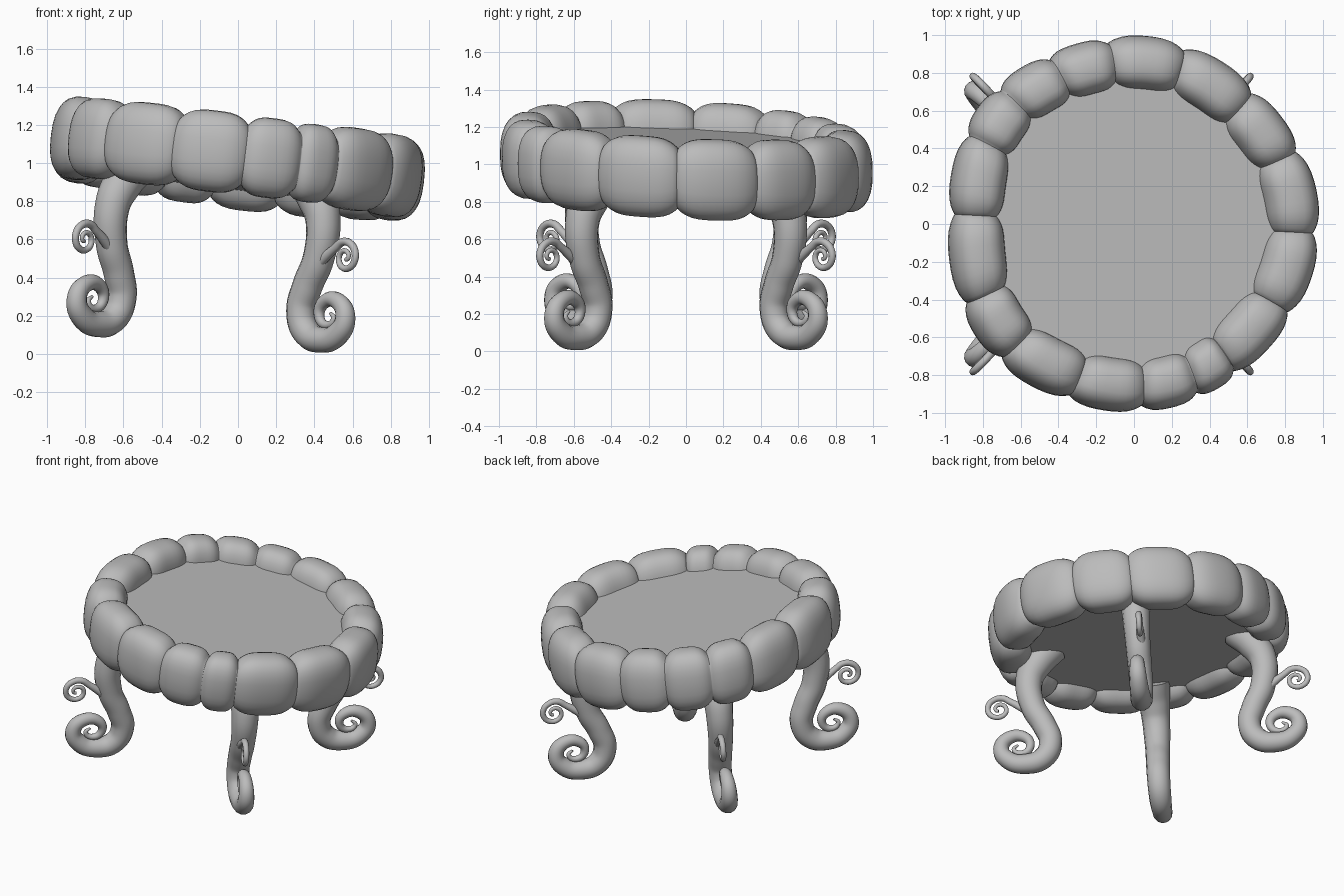
import bpy, bmesh, math
from mathutils import Matrix, Vector

old = bpy.data.objects.get("Cube")
if old:
    bpy.data.objects.remove(old)

# Single plain grey for everything
grey = bpy.data.materials.new("plain grey")
grey.use_nodes = True
grey.diffuse_color = (0.5, 0.5, 0.5, 1)
grey.node_tree.nodes["Principled BSDF"].inputs["Base Color"].default_value = (0.5, 0.5, 0.5, 1)

# The table leans down toward +x, the top more than the legs
TOP_LEAN = Matrix.Translation((-0.122, 0, 0)) @ Matrix.Rotation(0.12, 4, 'Y')
LEG_LEAN = Matrix.Translation((-0.16, 0, -0.03)) @ Matrix.Rotation(0.07, 4, 'Y')


def finish(obj, angle):
    obj.data.materials.append(grey)
    bpy.ops.object.select_all(action='DESELECT')
    obj.select_set(True)
    bpy.context.view_layer.objects.active = obj
    if obj.type == 'CURVE':
        bpy.ops.object.convert(target='MESH')
    bpy.ops.object.shade_smooth_by_angle(angle=math.radians(angle))


def mesh_object(name, bm, angle):
    bmesh.ops.recalc_face_normals(bm, faces=bm.faces)
    mesh = bpy.data.meshes.new(name)
    bm.to_mesh(mesh)
    bm.free()
    obj = bpy.data.objects.new(name, mesh)
    bpy.context.collection.objects.link(obj)
    obj.matrix_world = TOP_LEAN
    finish(obj, angle)


def signed_pow(v, p):
    return math.copysign(abs(v) ** p, v)


def bump(angle, centre, width):
    return math.exp(-((abs(angle) - centre) / width) ** 2)


def dip(y):
    """The top sags a little toward the back."""
    return 0.045 * y + 0.02 * y * y


# Padded rim: a ring of uneven cushions, pinched between neighbours
seams = [-208, -183, -155, -135, -111, -88, -70, -56, -30, -3, 24, 48, 74, 98, 117, 135, 152]
STEPS, SIDES = 14, 28
bm = bmesh.new()
rings = []
for lump, (a0, a1) in enumerate(zip(seams, seams[1:])):
    size = 0.99 + 0.004 * (a1 - a0 - 22)
    for i in range(STEPS):
        t = math.sin(math.pi * (i / STEPS - 0.5))
        deg = (a0 + a1) / 2 + t * (a1 - a0) / 2
        wrapped = (deg + 180) % 360 - 180
        a = math.radians(deg)
        if i == 0:
            scale = 0.74
        else:
            scale = size * (1 - 0.25 * abs(t) ** 3.6)
        radius = (0.848 - 0.007 * math.cos(2 * a) + 0.045 * bump(wrapped, 142, 24)
                  - 0.025 * bump(wrapped, 45, 25))
        ring = []
        for k in range(SIDES):
            b = math.tau * k / SIDES
            r = radius + 0.145 * scale * signed_pow(math.cos(b), 0.75)
            z = 1.03 + 0.215 * scale * signed_pow(math.sin(b), 0.8)
            y = r * math.sin(a)
            ring.append(bm.verts.new((r * math.cos(a), y, z - dip(y))))
        rings.append(ring)
for i, ring in enumerate(rings):
    nxt = rings[(i + 1) % len(rings)]
    for k in range(SIDES):
        j = (k + 1) % SIDES
        bm.faces.new((ring[k], ring[j], nxt[j], nxt[k]))
mesh_object("cushioned_rim", bm, 50)

# Flat round table top set inside the rim
bm = bmesh.new()
bmesh.ops.create_cone(bm, cap_ends=True, segments=64, radius1=0.835, radius2=0.835, depth=0.21)
for v in bm.verts:
    v.co.z += 1.005 - 0.045 * v.co.y
mesh_object("table_top", bm, 30)


def tube(name, points, sx, sy):
    """Tapered tube in a vertical plane along one diagonal; points are (side, height, radius)."""
    curve = bpy.data.curves.new(name, 'CURVE')
    curve.dimensions = '3D'
    curve.bevel_depth = 1.0
    curve.bevel_resolution = 5
    curve.resolution_u = 8
    curve.use_fill_caps = True
    spline = curve.splines.new('BEZIER')
    spline.bezier_points.add(len(points) - 1)
    for bp, (d, z, r) in zip(spline.bezier_points, points):
        bp.co = Vector((sx * d, sy * d, z))
        bp.radius = r
        bp.handle_left_type = bp.handle_right_type = 'AUTO'
    obj = bpy.data.objects.new(name, curve)
    bpy.context.collection.objects.link(obj)
    obj.matrix_world = LEG_LEAN
    finish(obj, 60)


# Leg: flares into the top, bends in at the knee, scrolls outward at the foot
leg = [(0.44, 1.0, 0.115), (0.51, 0.89, 0.104), (0.553, 0.77, 0.092), (0.543, 0.57, 0.083),
       (0.495, 0.42, 0.08), (0.47, 0.29, 0.077), (0.507, 0.18, 0.074), (0.59, 0.145, 0.068),
       (0.67, 0.18, 0.061), (0.705, 0.27, 0.053), (0.665, 0.35, 0.045), (0.59, 0.345, 0.036),
       (0.567, 0.275, 0.028), (0.605, 0.225, 0.022), (0.645, 0.26, 0.015), (0.625, 0.29, 0.008)]

# Small tendril: an inward spiral springing from the outside of the leg
tendril = [(0.57, 0.53, 0.03), (0.625, 0.59, 0.026)]
for i in range(15):
    a = math.radians(150 - i * 42)
    shrink = 1 - i / 16
    tendril.append((0.727 + 0.07 * shrink * math.cos(a),
                    0.585 + 0.09 * shrink * math.sin(a), 0.008 + 0.014 * shrink))

for sy, depth in ((-1, "front"), (1, "back")):
    for sx, side in ((1, "left"), (-1, "right")):
        tube(f"{depth}_{side}_leg", leg, sx, sy)
        tube(f"{depth}_{side}_tendril", tendril, sx * 0.94, sy)
